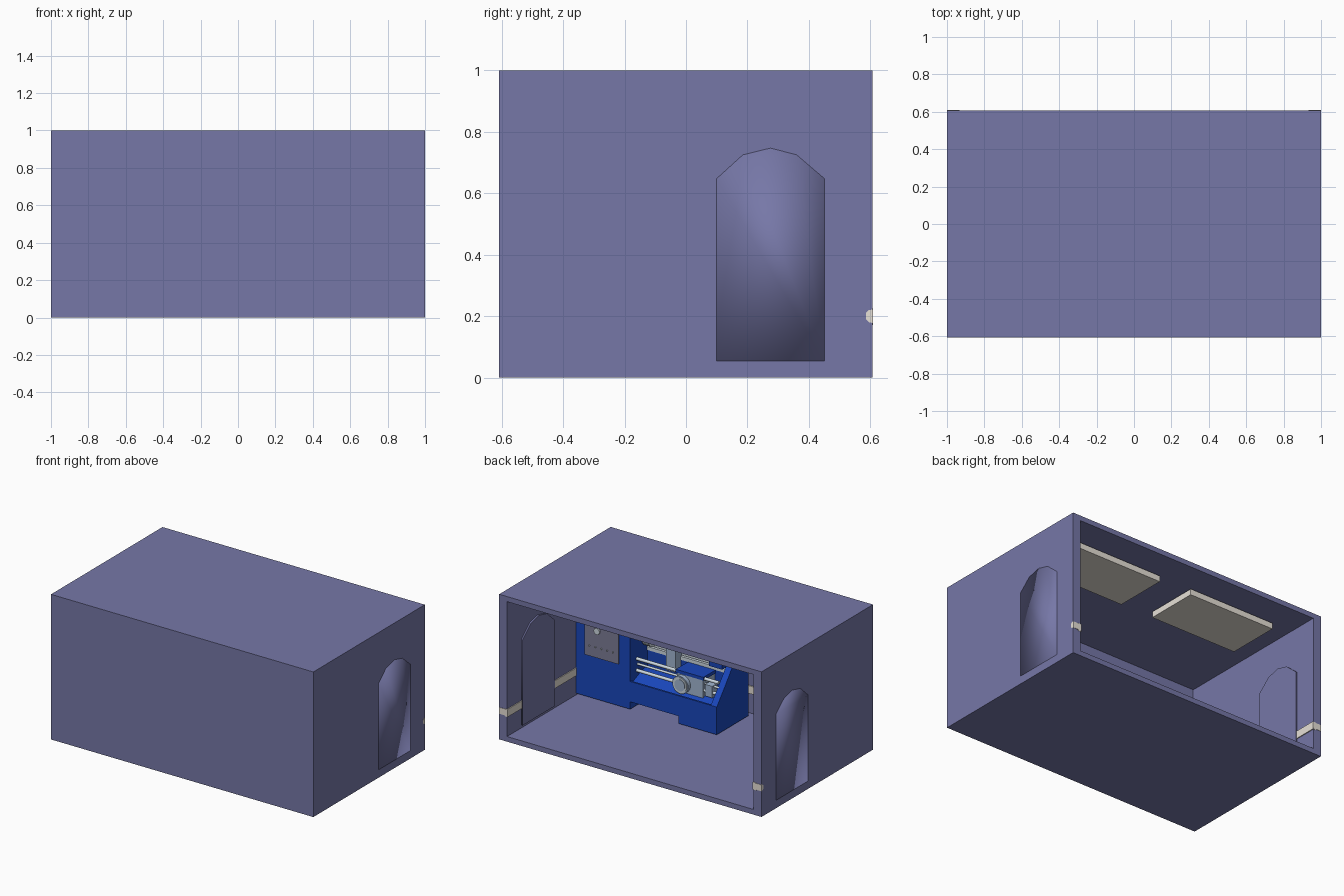
import bpy, bmesh, math
from mathutils import Matrix, Vector

if "Cube" in bpy.data.objects:
    bpy.data.objects.remove(bpy.data.objects["Cube"])


def material(name, rgb):
    m = bpy.data.materials.new(name)
    m.diffuse_color = (*rgb, 1)
    m.use_nodes = True
    m.node_tree.nodes["Principled BSDF"].inputs["Base Color"].default_value = m.diffuse_color
    return m


WALL = material("wall lavender", (0.182, 0.186, 0.388))
CREAM = material("cream", (0.80, 0.75, 0.68))
BLUE = material("machine blue", (0.010, 0.062, 0.50))
STEEL = material("blue steel", (0.36, 0.47, 0.64))
BRIGHT = material("bright metal", (0.62, 0.70, 0.76))
PANEL = material("panel grey", (0.20, 0.20, 0.30))


def finish(name, bm, mat, smooth=None):
    bmesh.ops.recalc_face_normals(bm, faces=bm.faces)
    me = bpy.data.meshes.new(name)
    bm.to_mesh(me)
    bm.free()
    ob = bpy.data.objects.new(name, me)
    bpy.context.collection.objects.link(ob)
    me.materials.append(mat)
    if smooth == "outer":  # first cap stays flat, the rest is smooth
        me.polygons.foreach_set("use_smooth", [i > 0 for i in range(len(me.polygons))])
    elif smooth:
        bpy.ops.object.select_all(action='DESELECT')
        ob.select_set(True)
        bpy.context.view_layer.objects.active = ob
        bpy.ops.object.shade_smooth_by_angle(angle=math.radians(35))
    return ob


def box_bm(x0, x1, y0, y1, z0, z1):
    bm = bmesh.new()
    bmesh.ops.create_cube(bm, size=1)
    for v in bm.verts:
        v.co = Vector(((x0, x1)[v.co.x > 0], (y0, y1)[v.co.y > 0], (z0, z1)[v.co.z > 0]))
    return bm


def box(name, mat, *b):
    return finish(name, box_bm(*b), mat)


def prism(name, mat, pts, x0, x1, smooth=None):
    """Profile of (y, z) points extruded along x."""
    bm = bmesh.new()
    a = [bm.verts.new((x0, y, z)) for y, z in pts]
    b = [bm.verts.new((x1, y, z)) for y, z in pts]
    bm.faces.new(a)
    bm.faces.new(b)
    for i in range(len(pts)):
        j = (i + 1) % len(pts)
        bm.faces.new((a[i], a[j], b[j], b[i]))
    return finish(name, bm, mat, smooth)


def rod(name, mat, p, q, r, n=16):
    """Cylinder between two points."""
    p, q = Vector(p), Vector(q)
    d = q - p
    bm = bmesh.new()
    rot = d.to_track_quat('Z', 'Y').to_matrix().to_4x4()
    bmesh.ops.create_cone(bm, cap_ends=True, segments=n, radius1=r, radius2=r, depth=d.length,
                          matrix=Matrix.Translation((p + q) / 2) @ rot)
    return finish(name, bm, mat, True)


# room shell, open at the back: inset the back face and push it in
bm = box_bm(-1, 1, -0.608, 0.606, 0, 1)
back = max(bm.faces, key=lambda f: f.calc_center_median().y)
bmesh.ops.inset_region(bm, faces=[back], thickness=0.05)
inner = bmesh.ops.extrude_discrete_faces(bm, faces=[back])["faces"][0]
bmesh.ops.translate(bm, verts=inner.verts, vec=(0, -1.156, 0))
for v in bm.verts:  # side walls are a little thicker than floor and ceiling
    if abs(v.co.x) < 0.99:
        v.co.x = math.copysign(0.94, v.co.x)
finish("room_shell", bm, WALL)

# arched doors, rail along the walls and its ends wrapped round the wall edges
arch = [(0.10, 0.055), (0.45, 0.055), (0.45, 0.648), (0.36, 0.725),
        (0.275, 0.747), (0.185, 0.725), (0.10, 0.648)]
rail_end = [(0.609, 0.178), (0.609, 0.222), (0.595, 0.22), (0.585, 0.21),
            (0.585, 0.19), (0.595, 0.18)]
for s, side in ((1, "right"), (-1, "left")):
    prism("door_" + side, WALL, arch, s * 0.93, s * 1.001, "outer")
    prism("rail_end_" + side, CREAM, rail_end, s * 0.934, s * 1.001)
    xs = sorted((s * 0.934, s * 0.96))
    box("rail_" + side, CREAM, *xs, -0.56, 0.608, 0.172, 0.225)
box("rail_front", CREAM, -0.95, 0.95, -0.57, -0.543, 0.172, 0.225)

# ceiling lamps
for i, x in enumerate((-0.77, 0.14)):
    box(f"ceiling_lamp_{i + 1}", CREAM, x, x + 0.66, 0.045, 0.415, 0.91, 0.951)

# lathe base: two feet, bed and chip tray
box("lathe_foot_left", BLUE, 0.525, 0.937, -0.487, -0.142, 0.049, 0.105)
box("lathe_foot_right", BLUE, -0.135, 0.158, -0.487, -0.142, 0.049, 0.105)
bed = [(-0.142, 0.10), (-0.142, 0.24), (-0.155, 0.24), (-0.165, 0.225), (-0.27, 0.27),
       (-0.40, 0.29), (-0.42, 0.52), (-0.487, 0.52), (-0.487, 0.10)]
prism("lathe_bed", BLUE, bed, -0.10, 0.53)
end = [(-0.142, 0.10), (-0.142, 0.24), (-0.277, 0.405), (-0.36, 0.52), (-0.487, 0.52), (-0.487, 0.10)]
prism("lathe_end_plate", BLUE, end, -0.135, -0.09)

# headstock with control panel, knob and buttons
box("headstock", BLUE, 0.525, 0.937, -0.487, -0.142, 0.10, 0.64)
box("control_panel", PANEL, 0.61, 0.868, -0.145, -0.135, 0.338, 0.60)
rod("panel_knob", BRIGHT, (0.77, -0.137, 0.525), (0.77, -0.125, 0.525), 0.022)
for i in range(5):
    x = 0.65 + i * 0.045
    rod("panel_button", BRIGHT, (x, -0.137, 0.41), (x, -0.138 + 0.01, 0.41), 0.005, 8)

# chuck with jaws, and ways
rod("spindle_flange", STEEL, (0.53, -0.31, 0.5), (0.51, -0.31, 0.5), 0.05, 24)
rod("chuck", BRIGHT, (0.51, -0.31, 0.5), (0.46, -0.31, 0.5), 0.065, 24)
for k in range(3):
    a = math.radians(90 + 120 * k)
    y, z = -0.31 + 0.04 * math.cos(a), 0.5 + 0.04 * math.sin(a)
    box("chuck_jaw", STEEL, 0.44, 0.465, y - 0.01, y + 0.01, z - 0.01, z + 0.01)
for y in (-0.38, -0.335):
    box("bed_way", BRIGHT, -0.095, 0.53, y - 0.01, y + 0.01, 0.388, 0.412)
    box("bed_way_support", BLUE, -0.095, 0.53, y - 0.006, y + 0.006, 0.27, 0.39)

# lead screw and feed rods
for y, z, r in ((-0.215, 0.37, 0.011), (-0.225, 0.33, 0.008), (-0.215, 0.29, 0.011)):
    rod("feed_rod", BRIGHT, (0.53, y, z), (-0.10, y, z), r, 12)

# carriage, hand wheel and tool post
box("carriage_apron", STEEL, 0.01, 0.21, -0.345, -0.20, 0.235, 0.365)
box("carriage_lid", BLUE, 0.005, 0.215, -0.35, -0.195, 0.365, 0.387)
rod("hand_wheel", STEEL, (0.165, -0.20, 0.3), (0.165, -0.172, 0.3), 0.06, 24)
rod("hand_wheel_rim", BRIGHT, (0.165, -0.172, 0.3), (0.165, -0.168, 0.3), 0.052, 24)
rod("hand_wheel_face", STEEL, (0.165, -0.172, 0.3), (0.165, -0.165, 0.3), 0.04, 24)
box("feed_gearbox", STEEL, -0.06, -0.005, -0.26, -0.20, 0.26, 0.34)
box("tool_post", STEEL, 0.27, 0.34, -0.34, -0.27, 0.32, 0.48)

# tailstock
box("tailstock", BLUE, -0.08, 0.02, -0.40, -0.28, 0.43, 0.54)
rod("tailstock_quill", BRIGHT, (0.02, -0.31, 0.5), (0.10, -0.31, 0.5), 0.02)
rod("tailstock_wheel", STEEL, (-0.08, -0.31, 0.5), (-0.105, -0.31, 0.5), 0.045, 24)
